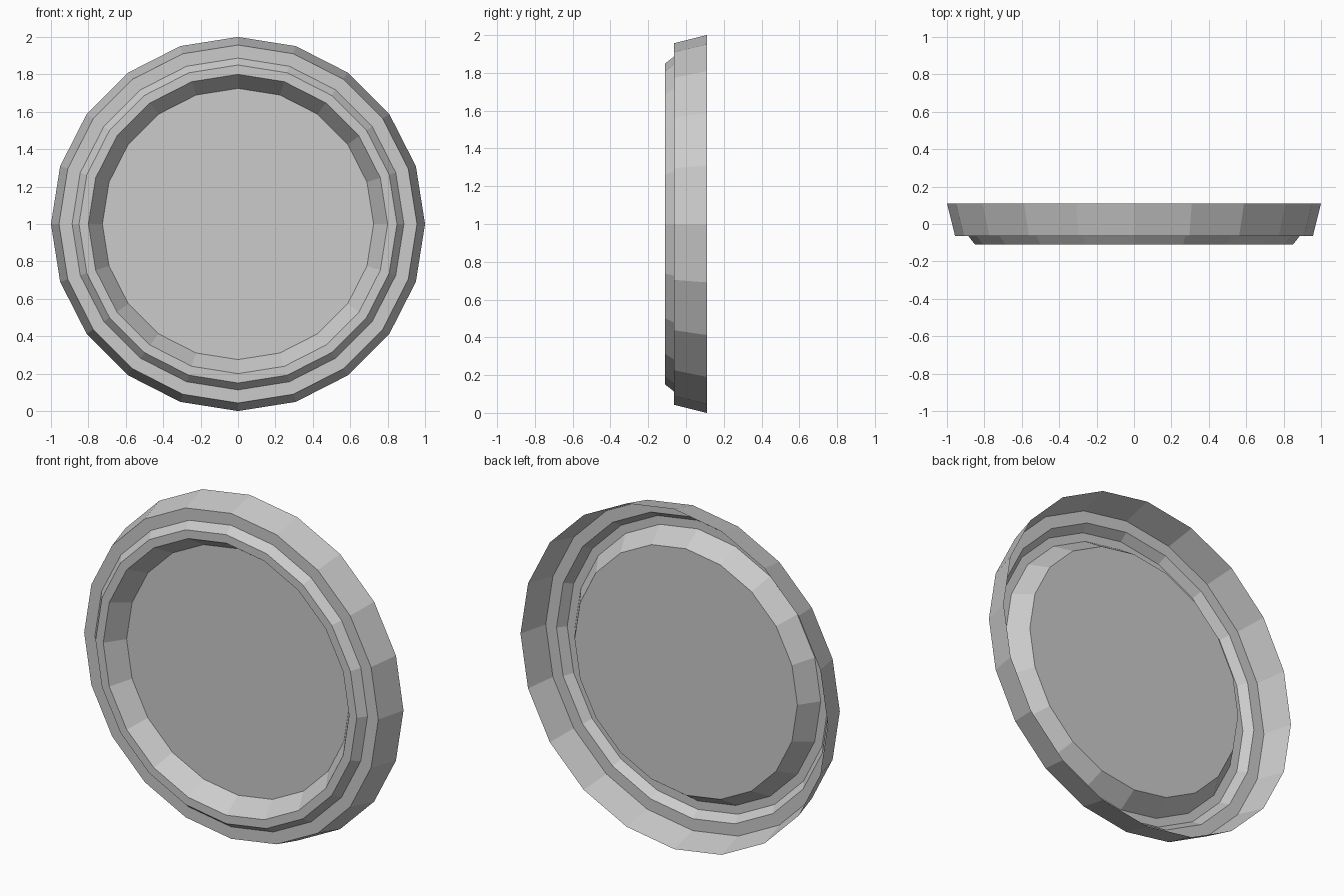
import bpy
import bmesh
from math import cos, sin, tau

cube = bpy.data.objects.get("Cube")
if cube:
    bpy.data.objects.remove(cube, do_unlink=True)

SIDES = 20

# Plain grey material
grey = bpy.data.materials.new("plain grey")
grey.use_nodes = True
grey.diffuse_color = (0.6, 0.6, 0.6, 1)
grey.node_tree.nodes["Principled BSDF"].inputs["Base Color"].default_value = grey.diffuse_color


def ring(bm, radius, y):
    """Circle of vertices facing the front."""
    return [bm.verts.new((radius * cos(tau * i / SIDES), y, 1 + radius * sin(tau * i / SIDES)))
            for i in range(SIDES)]


def turned_shell(name, profile, capped=False):
    """Open shell turned around the y axis from (radius, y) points."""
    bm = bmesh.new()
    rings = [ring(bm, r, y) for r, y in profile]
    for a, b in zip(rings, rings[1:]):
        for i in range(SIDES):
            j = (i + 1) % SIDES
            bm.faces.new((a[i], a[j], b[j], b[i]))
    if capped:
        bm.faces.new(rings[-1])
    mesh = bpy.data.meshes.new(name)
    bm.to_mesh(mesh)
    bm.free()
    mesh.materials.append(grey)
    obj = bpy.data.objects.new(name, mesh)
    bpy.context.collection.objects.link(obj)
    return obj


# Flared outer band, hollow at the back
turned_shell("outer_band", [(1, 0.11), (0.957, -0.063)])

# Stepped rim: flat shoulder, bevel and front lip
turned_shell("stepped_rim", [(0.957, -0.063), (0.887, -0.063), (0.85, -0.11), (0.8, -0.11)])

# Sunken dish with a sloped wall and a flat floor
turned_shell("sunken_dish", [(0.8, -0.11), (0.725, 0)], capped=True)
